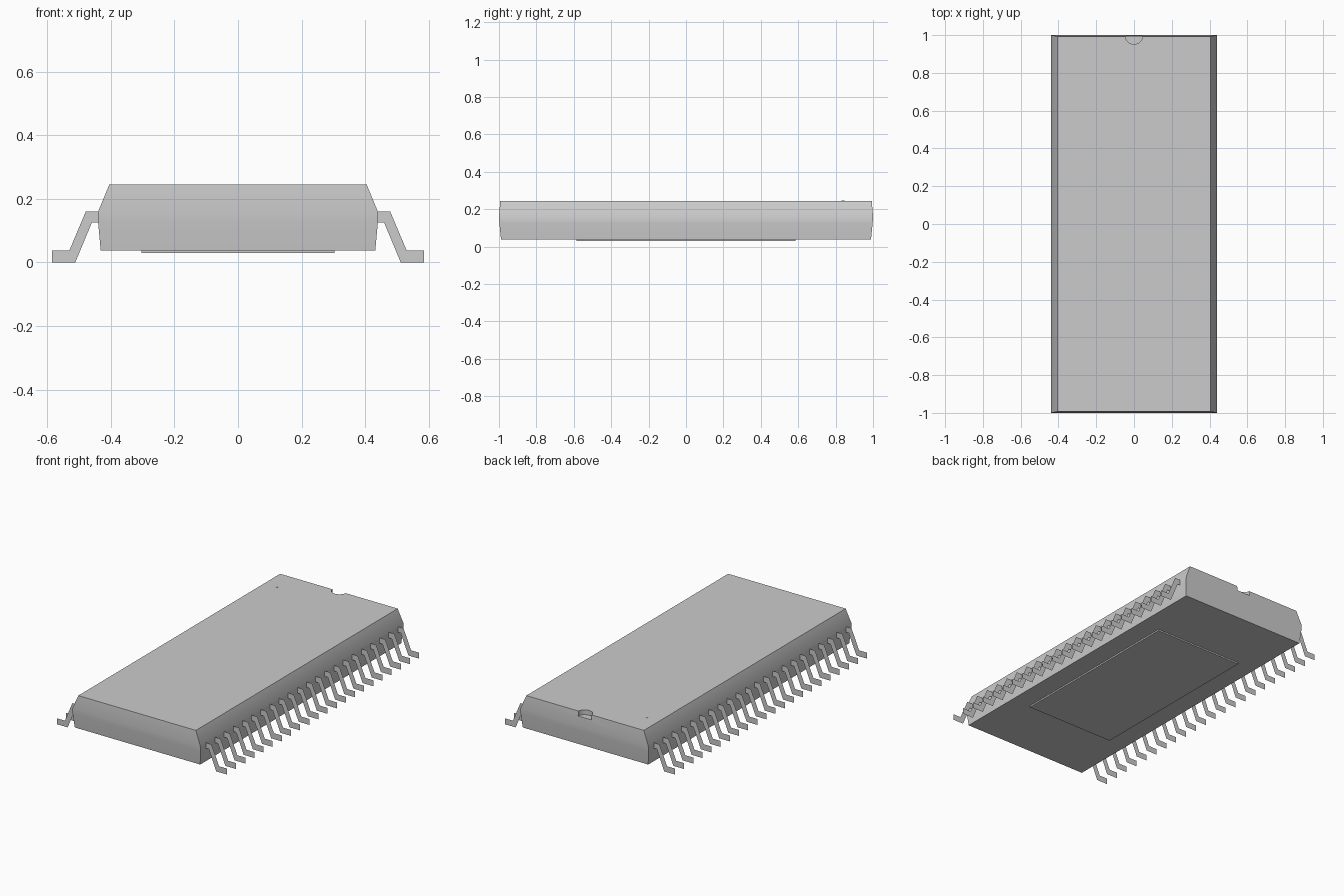
import bpy
import bmesh

PIN_COUNT = 22
PITCH = 0.09

cube = bpy.data.objects.get("Cube")
if cube:
    bpy.data.objects.remove(cube, do_unlink=True)

grey = bpy.data.materials.new("light_grey")
grey.use_nodes = True
colour = (0.6, 0.6, 0.6, 1)
grey.diffuse_color = colour
grey.node_tree.nodes["Principled BSDF"].inputs["Base Color"].default_value = colour


def add_object(name, bm):
    mesh = bpy.data.meshes.new(name)
    bm.to_mesh(mesh)
    bm.free()
    mesh.materials.append(grey)
    obj = bpy.data.objects.new(name, mesh)
    bpy.context.collection.objects.link(obj)
    return obj


def loft(name, levels):
    """Stack of rectangles given as (half width, half length, height)."""
    bm = bmesh.new()
    rings = [[bm.verts.new((sx * w, sy * d, z))
              for sx, sy in ((-1, -1), (1, -1), (1, 1), (-1, 1))]
             for w, d, z in levels]
    for low, high in zip(rings, rings[1:]):
        for i in range(4):
            j = (i + 1) % 4
            bm.faces.new((low[i], low[j], high[j], high[i]))
    bm.faces.new(reversed(rings[0]))
    bm.faces.new(rings[-1])
    return add_object(name, bm)


def cylinder(name, radius, height, location):
    bpy.ops.mesh.primitive_cylinder_add(
        vertices=32, radius=radius, depth=height, location=location)
    obj = bpy.context.object
    obj.name = name
    obj.data.materials.append(grey)
    return obj


# Package body with drafted sides
body = loft("body", [(0.432, 0.989, 0.038), (0.44, 0.998, 0.125),
                     (0.44, 1.0, 0.16), (0.405, 0.993, 0.245)])

# Half-round orientation notch in the back top edge
cutter = cylinder("notch_cutter", 0.046, 0.1, (0, 0.998, 0.265))
cutter.hide_render = True
notch = body.modifiers.new("notch", "BOOLEAN")
notch.operation = "DIFFERENCE"
notch.object = cutter
bpy.ops.object.select_all(action="DESELECT")
body.select_set(True)
bpy.context.view_layer.objects.active = body
bpy.ops.object.modifier_apply(modifier="notch")
bpy.data.objects.remove(cutter, do_unlink=True)
bpy.ops.object.shade_smooth_by_angle()

# Heat pad under the body
loft("heat_pad", [(0.304, 0.585, 0.029), (0.304, 0.585, 0.039)])

# Tiny first-pin mark on the top
cylinder("pin_mark", 0.008, 0.002, (-0.32, 0.84, 0.245))

# Gull-wing pins: paper-thin sheets in two mirrored rows
PIN_PROFILE = [(0.43, 0.16), (0.479, 0.16), (0.531, 0.037), (0.586, 0.037),
               (0.586, 0), (0.512, 0), (0.46, 0.125), (0.43, 0.125)]
for side, name in ((1, "left_pins"), (-1, "right_pins")):
    bm = bmesh.new()
    for i in range(PIN_COUNT):
        y = (i - (PIN_COUNT - 1) / 2) * PITCH
        bm.faces.new([bm.verts.new((side * x, y, z)) for x, z in PIN_PROFILE])
    add_object(name, bm)
